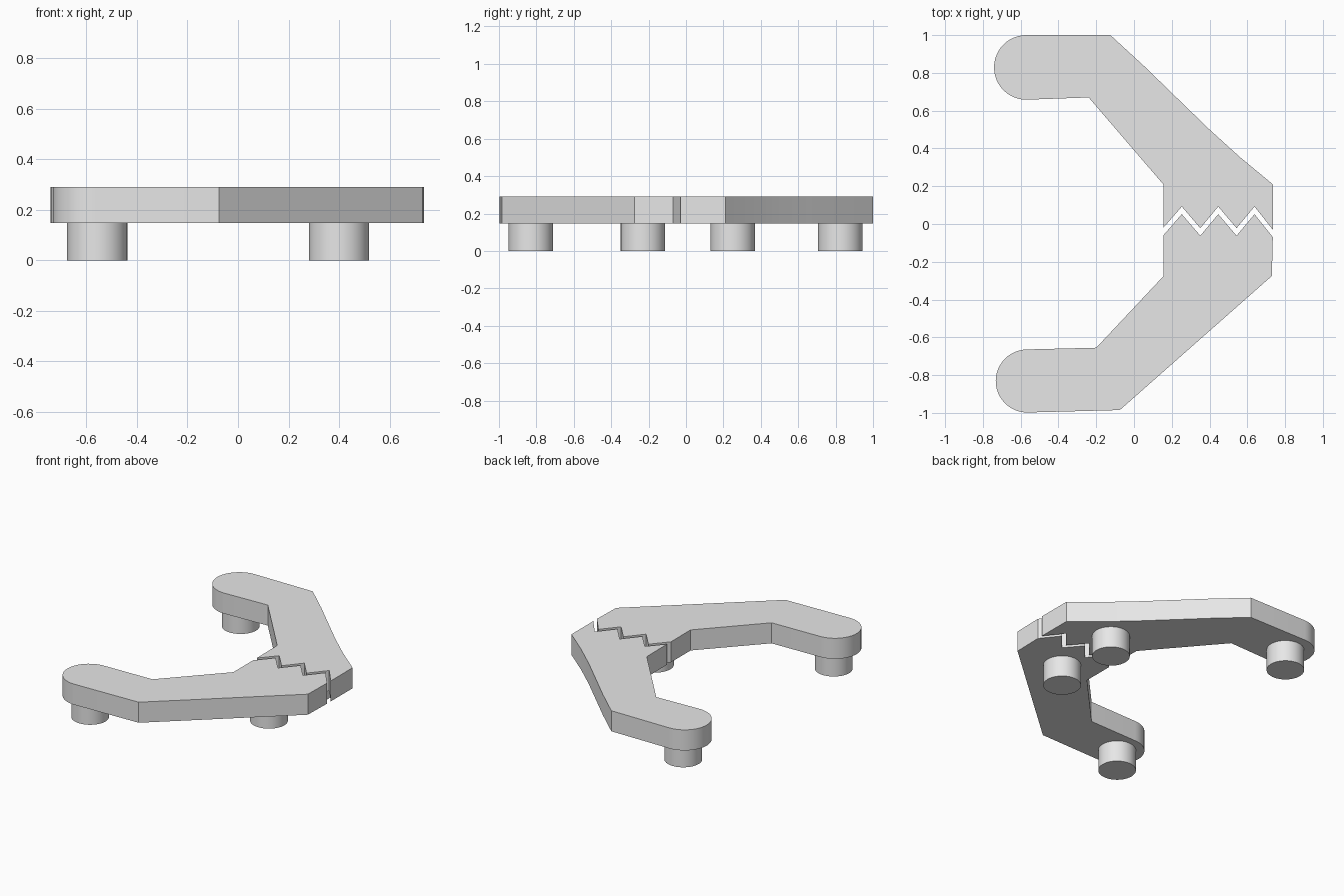
import bpy, bmesh, math

cube = bpy.data.objects.get("Cube")
if cube:
    bpy.data.objects.remove(cube, do_unlink=True)

BASE, TOP = 0.147, 0.29

grey = bpy.data.materials.new("light grey")
grey.use_nodes = True
grey.diffuse_color = (0.8, 0.8, 0.8, 1)
grey.node_tree.nodes["Principled BSDF"].inputs["Base Color"].default_value = (0.8, 0.8, 0.8, 1)


def finish(obj):
    obj.data.materials.append(grey)
    bpy.ops.object.select_all(action='DESELECT')
    obj.select_set(True)
    bpy.context.view_layer.objects.active = obj
    bpy.ops.object.shade_smooth_by_angle(angle=math.radians(30))


def plate(name, outline):
    """Extrude a flat outline into a slab."""
    bm = bmesh.new()
    face = bm.faces.new([bm.verts.new((x, y, BASE)) for x, y in outline])
    top = bmesh.ops.extrude_face_region(bm, geom=[face])["geom"]
    bmesh.ops.translate(bm, vec=(0, 0, TOP - BASE),
                        verts=[v for v in top if isinstance(v, bmesh.types.BMVert)])
    bmesh.ops.recalc_face_normals(bm, faces=bm.faces)
    mesh = bpy.data.meshes.new(name)
    bm.to_mesh(mesh)
    bm.free()
    obj = bpy.data.objects.new(name, mesh)
    bpy.context.collection.objects.link(obj)
    finish(obj)


def round_end(cx, cy, r, steps=24):
    """Half circle running from the +y side round -x to the -y side."""
    angles = [math.pi * (0.5 + i / steps) for i in range(steps + 1)]
    return [(cx + r * math.cos(a), cy + r * math.sin(a)) for a in angles]


def leg(name, x, y):
    bpy.ops.mesh.primitive_cylinder_add(vertices=48, radius=0.119, depth=BASE,
                                        location=(x, y, BASE / 2))
    obj = bpy.context.object
    obj.name = name
    finish(obj)


# Zigzag joint between the two arms, running from the inner to the outer side
joint = [(0.157, -0.018), (0.253, 0.092), (0.351, -0.022), (0.446, 0.092),
         (0.543, -0.022), (0.638, 0.092), (0.735, -0.03)]
gap = 0.04

# Back arm, with a slightly hollow outer edge
back = round_end(-0.57, 0.829, 0.171)
back += [(-0.24, 0.67), (0.155, 0.21)] + joint
back += [(0.735, 0.21), (0.56, 0.355), (0.4, 0.5), (0.24, 0.655), (0.06, 0.83), (-0.125, 1.0)]
plate("back_arm", back)

# Front arm
front = round_end(-0.565, -0.831, 0.167)
front += [(-0.075, -0.985), (0.73, -0.275)]
front += [(x, y - gap) for x, y in reversed(joint)]
front += [(0.157, -0.275), (-0.2, -0.655)]
plate("front_arm", front)

# Round legs
leg("back_end_leg", -0.557, 0.825)
leg("back_joint_leg", 0.4, 0.25)
leg("front_joint_leg", 0.4, -0.23)
leg("front_end_leg", -0.557, -0.83)
